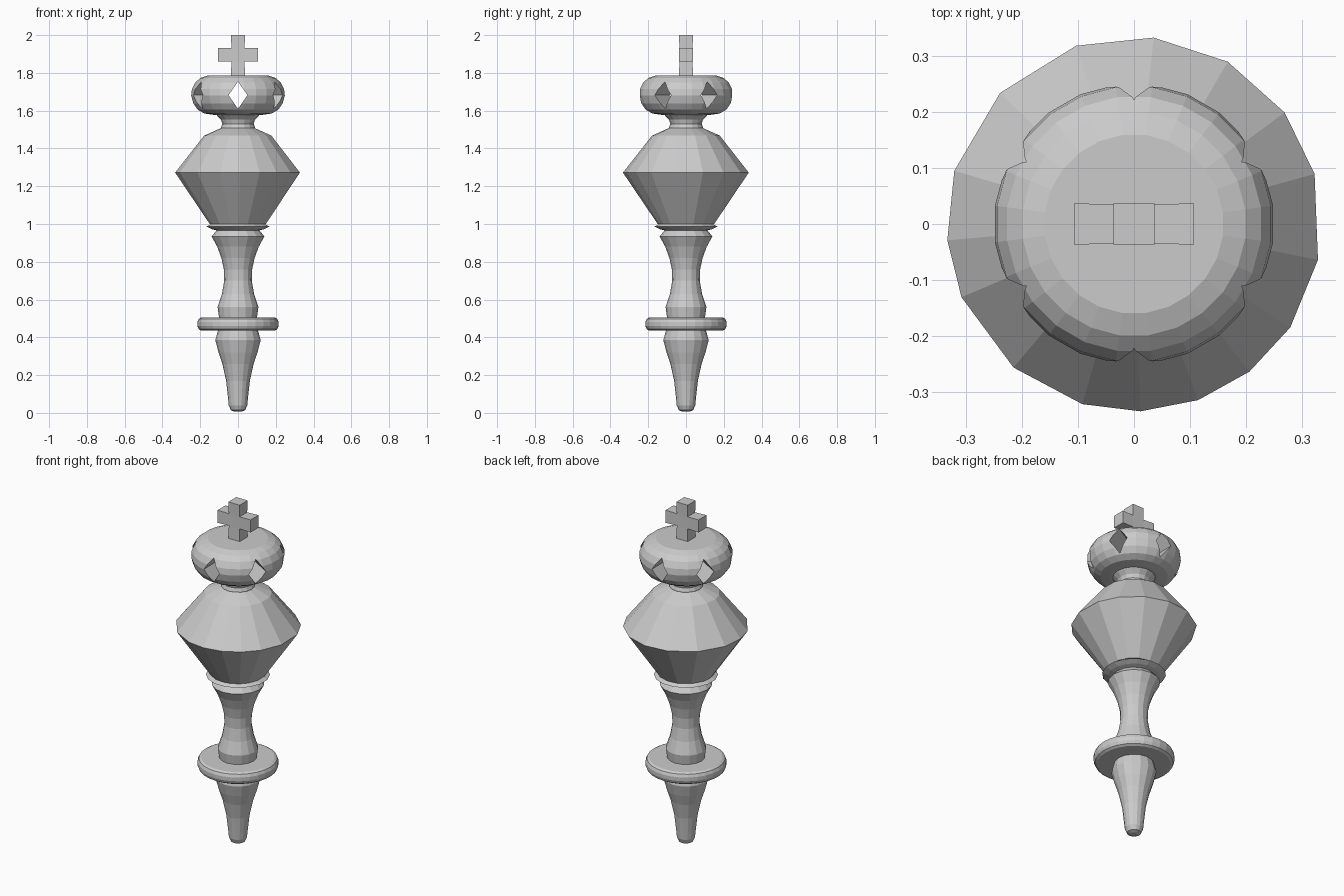
import bpy, bmesh
from math import radians, cos, sin, pi

if "Cube" in bpy.data.objects:
    bpy.data.objects.remove(bpy.data.objects["Cube"])


def even(n, offset=0.0):
    return [offset + 2 * pi * i / n for i in range(n)]


def finish(name, bm):
    bmesh.ops.recalc_face_normals(bm, faces=bm.faces)
    mesh = bpy.data.meshes.new(name)
    bm.to_mesh(mesh)
    bm.free()
    obj = bpy.data.objects.new(name, mesh)
    bpy.context.collection.objects.link(obj)
    return obj


def turned(name, profile, angles):
    """Closed, flat-faced lathe part from (radius, z) rings, bottom to top."""
    bm = bmesh.new()
    rings = [[bm.verts.new((r * cos(a), r * sin(a), z)) for a in angles] for r, z in profile]
    n = len(angles)
    for low, high in zip(rings, rings[1:]):
        for i in range(n):
            j = (i + 1) % n
            bm.faces.new((low[i], low[j], high[j], high[i]))
    bm.faces.new(rings[0][::-1])
    bm.faces.new(rings[-1])
    return finish(name, bm)


# Lower spike with rounded tip
turned("lower_spike", [(0.02, 0.007), (0.038, 0.014), (0.049, 0.04), (0.053, 0.08),
                       (0.063, 0.17), (0.083, 0.26), (0.103, 0.32), (0.12, 0.385),
                       (0.105, 0.44)], even(16))

# Rounded disc
turned("disc", [(0.195, 0.435), (0.208, 0.443), (0.215, 0.46), (0.215, 0.482),
                (0.208, 0.498), (0.195, 0.505)], even(28))

# Waisted stem
turned("stem", [(0.1, 0.50), (0.108, 0.56), (0.085, 0.63), (0.073, 0.7), (0.075, 0.76),
                (0.088, 0.82), (0.11, 0.88), (0.14, 0.935), (0.112, 0.967)], even(16))

# Thin collar
turned("collar", [(0.112, 0.965), (0.14, 0.972), (0.17, 0.986), (0.14, 1.003)], even(16, 0.2))

# Faceted body with uneven sides
body_angles = [radians(a) for a in (-175, -157, -130, -106, -88, -70, -52, -33.5,
                                    -11, 15.5, 36.5, 60, 84, 108, 135.6, 163.5)]
turned("faceted_body", [(0.15, 1.0), (0.334, 1.272), (0.18, 1.468), (0.09, 1.508)], body_angles)

# Neck
turned("neck", [(0.09, 1.495), (0.09, 1.512), (0.083, 1.53), (0.09, 1.552),
                (0.112, 1.575), (0.12, 1.59)], even(16))

# Rounded head
head = turned("head", [(0.13, 1.578), (0.18, 1.585), (0.215, 1.605), (0.238, 1.638),
                       (0.25, 1.68), (0.246, 1.715), (0.228, 1.75), (0.2, 1.773),
                       (0.16, 1.787)], even(24, pi / 24))

# Three diamond tunnels make six openings around the head
for k in range(3):
    bm = bmesh.new()
    a = radians(90 + 60 * k)
    ends = [[bm.verts.new((s * 0.4 * cos(a) - w * sin(a), s * 0.4 * sin(a) + w * cos(a), 1.682 + h))
             for w, h in ((0.05, 0), (0, 0.072), (-0.05, 0), (0, -0.072))] for s in (-1, 1)]
    bm.faces.new(ends[0])
    bm.faces.new(ends[1])
    for i in range(4):
        j = (i + 1) % 4
        bm.faces.new((ends[0][i], ends[0][j], ends[1][j], ends[1][i]))
    cutter = finish("diamond_cutter", bm)
    cutter.hide_render = True
    mod = head.modifiers.new("diamond_hole", 'BOOLEAN')
    mod.operation, mod.solver, mod.object = 'DIFFERENCE', 'EXACT', cutter
    bpy.context.view_layer.objects.active = head
    bpy.ops.object.modifier_apply(modifier=mod.name)
    bpy.data.objects.remove(cutter)

# Cross finial: a cube whose four faces extend into slightly flared arms
bm = bmesh.new()
bmesh.ops.create_cube(bm, size=0.07)
for axis, sign, tip in ((0, 1, 0.107), (0, -1, 0.107), (2, 1, 0.104), (2, -1, 0.115)):
    bm.faces.ensure_lookup_table()
    bm.normal_update()
    face = max(bm.faces, key=lambda f: f.normal[axis] * sign)
    new = bmesh.ops.extrude_discrete_faces(bm, faces=[face])["faces"][0]
    bmesh.ops.delete(bm, geom=[f for f in bm.faces if f is not new and f == face], context='FACES_ONLY') if face.is_valid and face != new else None
    old = list(new.verts)
    for v in old:
        for i in range(3):
            v.co[i] = sign * tip if i == axis else v.co[i] * 1.05
bmesh.ops.translate(bm, vec=(0, 0, 1.896), verts=bm.verts)
finish("cross_finial", bm)
